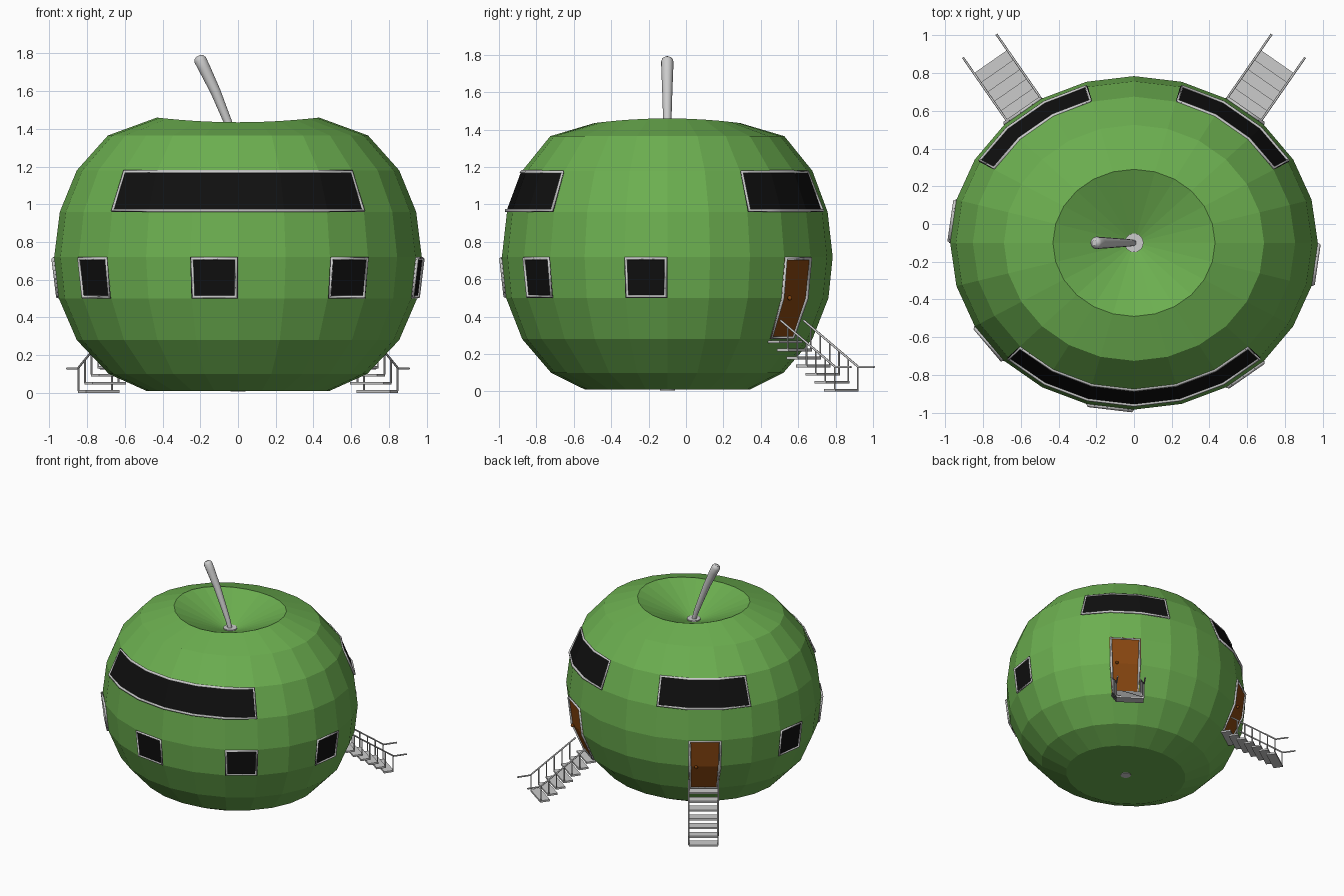
import bpy, bmesh
from math import cos, sin, radians, pi
from mathutils import Vector

if "Cube" in bpy.data.objects:
    bpy.data.objects.remove(bpy.data.objects["Cube"])

CY, SQ, N = -0.1, 0.907, 24          # body centre y, y squash, sides
# (radius, z) rings from base to rim
PROFILE = [(0.485, 0.01), (0.685, 0.10), (0.855, 0.28), (0.95, 0.50), (0.975, 0.72),
           (0.945, 0.96), (0.855, 1.18), (0.69, 1.365), (0.43, 1.435)]


def material(name, rgb):
    m = bpy.data.materials.new(name)
    m.diffuse_color = (*rgb, 1)
    m.use_nodes = True
    m.node_tree.nodes["Principled BSDF"].inputs["Base Color"].default_value = m.diffuse_color
    return m


GREEN = material("green", (0.15, 0.43, 0.08))
BLACK = material("black", (0.005, 0.005, 0.005))
BROWN = material("brown", (0.24, 0.06, 0.005))


def add_object(name, data, mat=None):
    ob = bpy.data.objects.new(name, data)
    bpy.context.collection.objects.link(ob)
    if mat:
        data.materials.append(mat)
    return ob


def mesh(name, verts, faces, mat=None):
    me = bpy.data.meshes.new(name)
    me.from_pydata(verts, [], faces)
    return add_object(name, me, mat)


def tube(name, paths, r, cyclic=False, res=1, radii=None):
    cu = bpy.data.curves.new(name, 'CURVE')
    cu.dimensions = '3D'
    cu.bevel_depth, cu.bevel_resolution, cu.use_fill_caps = r, res, True
    for path in paths:
        s = cu.splines.new('POLY')
        s.points.add(len(path) - 1)
        s.use_cyclic_u = cyclic
        for i, p in enumerate(path):
            s.points[i].co = (*p, 1)
            if radii:
                s.points[i].radius = radii[i]
    return add_object(name, cu)


def skin(deg, ring, out=0.0):
    """Point on the body at an azimuth and ring, pushed outward."""
    r, z = PROFILE[ring]
    a = radians(deg)
    if ring == len(PROFILE) - 1:
        z += 0.025 * cos(a) ** 2      # rim is higher at the sides
    return Vector(((r + out) * cos(a), CY + (r + out) * SQ * sin(a), z))


# Body: faceted shell with a conical dip at the top
rings = [[skin(15 * k, i) for k in range(N)] for i in range(len(PROFILE))]
rings.append([(0.04 * cos(2 * pi * k / N), CY + 0.04 * SQ * sin(2 * pi * k / N), 1.285)
              for k in range(N)])
faces = [(i * N + k, i * N + (k + 1) % N, (i + 1) * N + (k + 1) % N, (i + 1) * N + k)
         for i in range(len(rings) - 1) for k in range(N)]
faces += [tuple(range(N))[::-1], tuple(range((len(rings) - 1) * N, len(rings) * N))]
mesh("body", [v for r in rings for v in r], faces, GREEN)

# Discs at the stem foot and under the base
for name, r, z, d in (("stem_collar", 0.05, 1.291, 0.016), ("base_disc", 0.04, 0.011, 0.01)):
    bm = bmesh.new()
    bmesh.ops.create_cone(bm, cap_ends=True, segments=24, radius1=r, radius2=r, depth=d)
    me = bpy.data.meshes.new(name)
    bm.to_mesh(me)
    bm.free()
    add_object(name, me).location = (0, CY, z)

# Stem, widening to a rounded tip
stem = [(0, 1.28, 0.016), (-0.02, 1.35, 0.019), (-0.055, 1.44, 0.022), (-0.12, 1.60, 0.027),
        (-0.18, 1.725, 0.032), (-0.2, 1.765, 0.033), (-0.207, 1.779, 0.027), (-0.211, 1.787, 0.013)]
tube("stem", [[(x, CY, z) for x, z, _ in stem]], 1.0, res=4, radii=[r for *_, r in stem])


def panel(name, a0, a1, ring0, ring1, mat):
    """Coloured panel lying on the body facets, with a raised frame."""
    cols = list(range(a0, a1 + 1, 15))
    nc = len(cols)
    rows = range(ring0, ring1 + 1)
    verts = [skin(a, i, 0.005) for i in rows for a in cols]
    fs = [(j * nc + k, j * nc + k + 1, (j + 1) * nc + k + 1, (j + 1) * nc + k)
          for j in range(len(rows) - 1) for k in range(nc - 1)]
    mesh(name, verts, fs, mat)
    e = 0.6                            # inset of the frame in degrees
    cols[0] += e
    cols[-1] -= e
    loop = [skin(a, ring0, 0.004) + Vector((0, 0, 0.008)) for a in cols]
    loop += [skin(cols[-1], i, 0.004) for i in rows[1:-1]]
    loop += [skin(a, ring1, 0.004) - Vector((0, 0, 0.008)) for a in reversed(cols)]
    loop += [skin(cols[0], i, 0.004) for i in reversed(rows[1:-1])]
    tube(name + "_frame", [loop], 0.011, cyclic=True, res=0)


# Windows
for k in range(5):
    panel(f"small_window_{k + 1}", -195 + 45 * k, -180 + 45 * k, 3, 4, BLACK)
panel("front_window", -135, -45, 5, 6, BLACK)
panel("back_right_window", 30, 75, 5, 6, BLACK)
panel("back_left_window", 105, 150, 5, 6, BLACK)


# Doors, each with a knob and an open staircase with handrails
def entrance(side, a0):
    panel(side + "_door", a0, a0 + 15, 2, 4, BROWN)
    bm = bmesh.new()
    bmesh.ops.create_uvsphere(bm, u_segments=12, v_segments=8, radius=0.013)
    me = bpy.data.meshes.new(side + "_door_knob")
    bm.to_mesh(me)
    bm.free()
    add_object(side + "_door_knob", me, BROWN).location = skin(a0 + 3.5, 3, 0.014)

    p0, p1 = skin(a0, 2), skin(a0 + 15, 2)
    mid = (p0 + p1) / 2
    t = (p1 - p0).normalized()
    n = Vector((t.y, -t.x, 0))
    hw = 0.108

    def at(d, s, z):
        p = mid + n * d + t * s
        return Vector((p.x, p.y, z))

    def rail_z(d):
        return 0.38 - 0.25 * (d - 0.07) / 0.358

    # Treads, lowest first; the last is the door sill
    verts, fs, posts = [], [], []
    for k in range(7):
        d, z = 0.428 - 0.061 * k, 0.043 * k
        b = len(verts)
        verts += [at(x, s, h) for h in (z, z + 0.014)
                  for x, s in ((d - 0.075, -hw), (d, -hw), (d, hw), (d - 0.075, hw))]
        fs += [tuple(b + i for i in f) for f in
               ((3, 2, 1, 0), (4, 5, 6, 7), (0, 1, 5, 4), (1, 2, 6, 5), (2, 3, 7, 6), (3, 0, 4, 7))]
        if k < 6:
            posts += [[at(d - 0.006, s, z + 0.01), at(d - 0.006, s, rail_z(d))] for s in (-hw, hw)]
    mesh(side + "_stair_treads", verts, fs)
    tube(side + "_stair_posts", posts, 0.005)
    tube(side + "_handrails", [[at(0.07, s, 0.38), at(0.428, s, 0.13), at(0.53, s, 0.13)]
                               for s in (-hw, hw)], 0.006)


entrance("right", 45)
entrance("left", 120)
